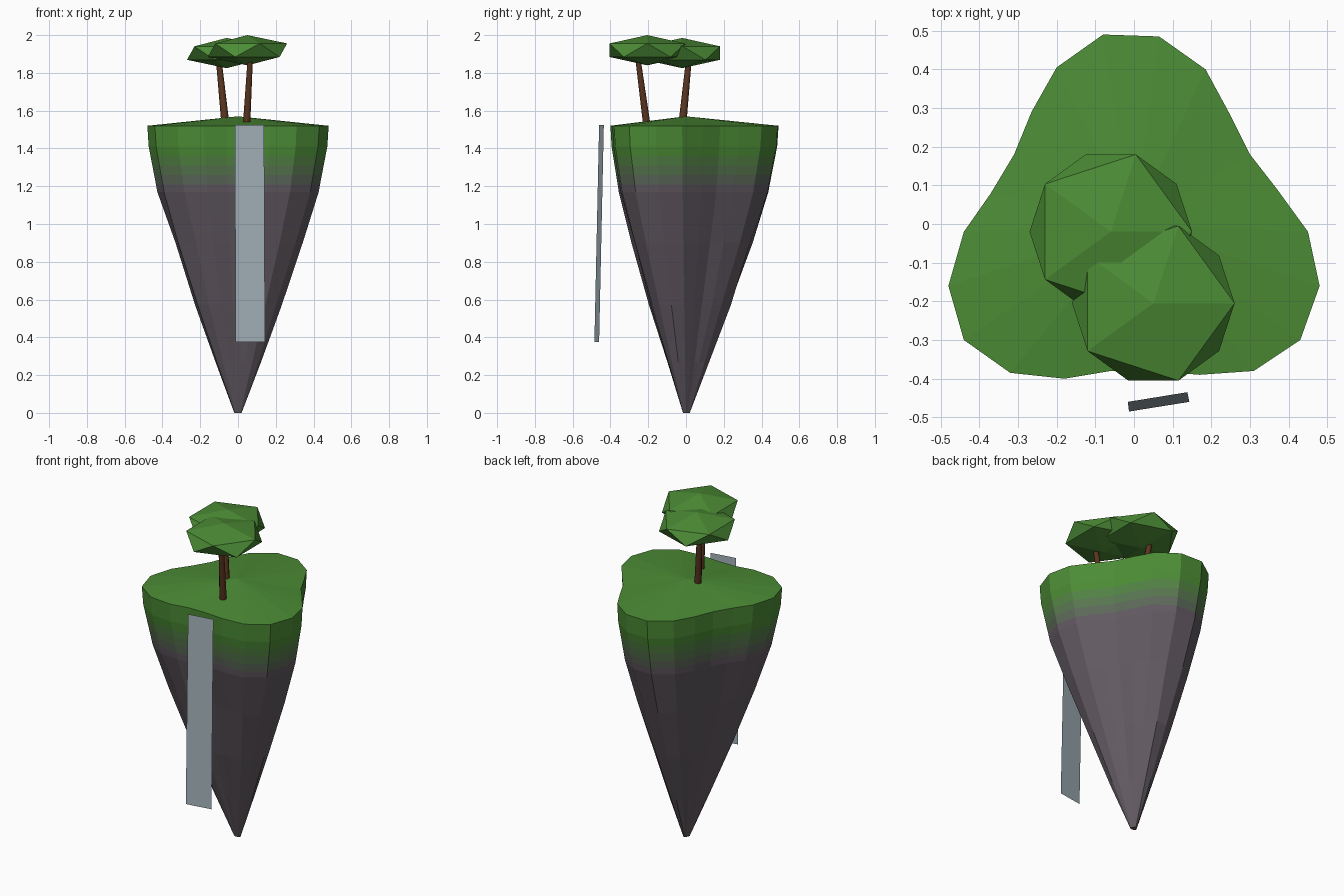
import bpy, bmesh, random
from math import pi
from mathutils import Vector, Matrix

random.seed(4)
cube = bpy.data.objects.get("Cube")
if cube:
    bpy.data.objects.remove(cube, do_unlink=True)


def material(name, rgb):
    mat = bpy.data.materials.new(name)
    mat.use_nodes = True
    colour = (*rgb, 1)
    mat.diffuse_color = colour
    bsdf = next(n for n in mat.node_tree.nodes if n.type == 'BSDF_PRINCIPLED')
    bsdf.inputs["Base Color"].default_value = colour
    bsdf.inputs["Roughness"].default_value = 0.9
    return mat


GRASS = Vector((0.072, 0.262, 0.036))
ROCK = Vector((0.122, 0.102, 0.122))
grass = material("grass green", GRASS)
rock = material("rock grey", ROCK)
blends = [material(n, GRASS.lerp(ROCK, t)) for n, t in
          (("mossy green", 0.25), ("mossy grey", 0.5), ("pale moss grey", 0.75))]
bark = material("bark brown", (0.10, 0.036, 0.014))
water = material("water blue", (0.37, 0.45, 0.49))


def make_object(name, bm, mats):
    mesh = bpy.data.meshes.new(name)
    bm.to_mesh(mesh)
    bm.free()
    for m in mats:
        mesh.materials.append(m)
    obj = bpy.data.objects.new(name, mesh)
    bpy.context.collection.objects.link(obj)
    return obj


# Floating island: three-lobed outline shrunk ring by ring down to a point
outline = [(.45, -.02), (.48, -.16), (.43, -.30), (.31, -.38), (.17, -.39),
           (.05, -.38), (-.06, -.38), (-.18, -.40), (-.32, -.385), (-.44, -.30),
           (-.48, -.16), (-.44, -.02), (-.37, .08), (-.31, .18), (-.265, .29),
           (-.20, .405), (-.08, .49), (.065, .485), (.185, .40), (.25, .28),
           (.30, .18), (.37, .09)][::-1]
rings = [(1.52, 1), (1.41, .985), (1.36, .965), (1.31, .945), (1.26, .925),
         (1.21, .905), (1.17, .89), (.90, .705), (.57, .48), (.27, .25), (0, .04)]
side_slots = [0, 0, 1, 2, 3] + [4] * 5

bm = bmesh.new()
loops = []
for z, s in rings:
    wobble = 0.025 if z < 1.1 else 0
    loops.append([bm.verts.new((x * k, y * k, z)) for x, y in outline
                  for k in [s * (1 + random.uniform(-wobble, wobble))]])
peak = bm.verts.new((0, 0, 1.57))
count = len(outline)
for i in range(count):
    j = (i + 1) % count
    bm.faces.new((peak, loops[0][i], loops[0][j]))
    for upper, lower, slot in zip(loops, loops[1:], side_slots):
        bm.faces.new((upper[i], lower[i], lower[j], upper[j])).material_index = slot
bm.faces.new(loops[-1]).material_index = 4
bmesh.ops.recalc_face_normals(bm, faces=bm.faces)
make_object("island", bm, [grass, *blends, rock])


# Trees: leaning tapered trunk and a flattened faceted crown
def tree(name, base, top, crown):
    base, top = Vector(base), Vector(top)
    axis = top - base
    bm = bmesh.new()
    place = (Matrix.Translation((base + top) / 2)
             @ axis.to_track_quat('Z', 'Y').to_matrix().to_4x4())
    bmesh.ops.create_cone(bm, cap_ends=True, segments=8, radius1=0.021,
                          radius2=0.015, depth=axis.length, matrix=place)
    trunk = make_object(name + "_trunk", bm, [bark])
    trunk.data.shade_smooth()
    trunk.data.set_sharp_from_angle(angle=pi / 3)
    bm = bmesh.new()
    bmesh.ops.create_icosphere(bm, subdivisions=1, radius=1)
    bmesh.ops.scale(bm, vec=(.235, .235, .08), verts=bm.verts)
    bmesh.ops.translate(bm, vec=crown, verts=bm.verts)
    make_object(name + "_crown", bm, [grass])


tree("back_tree", (-.068, -.018, 1.54), (-.102, .015, 1.87), (-.06, -.02, 1.905))
tree("front_tree", (.045, -.207, 1.52), (.065, -.255, 1.88), (.05, -.205, 1.92))

# Waterfall: thin sheet hanging in front, leaning outward at the bottom
bm = bmesh.new()
sheet = [(-.013, -.485, .375), (.143, -.46, .375), (.138, -.435, 1.525), (-.016, -.46, 1.525)]
bm.faces.new([bm.verts.new(p) for p in sheet])
bmesh.ops.solidify(bm, geom=bm.faces[:], thickness=0.003)
bmesh.ops.recalc_face_normals(bm, faces=bm.faces)
make_object("waterfall", bm, [water])
